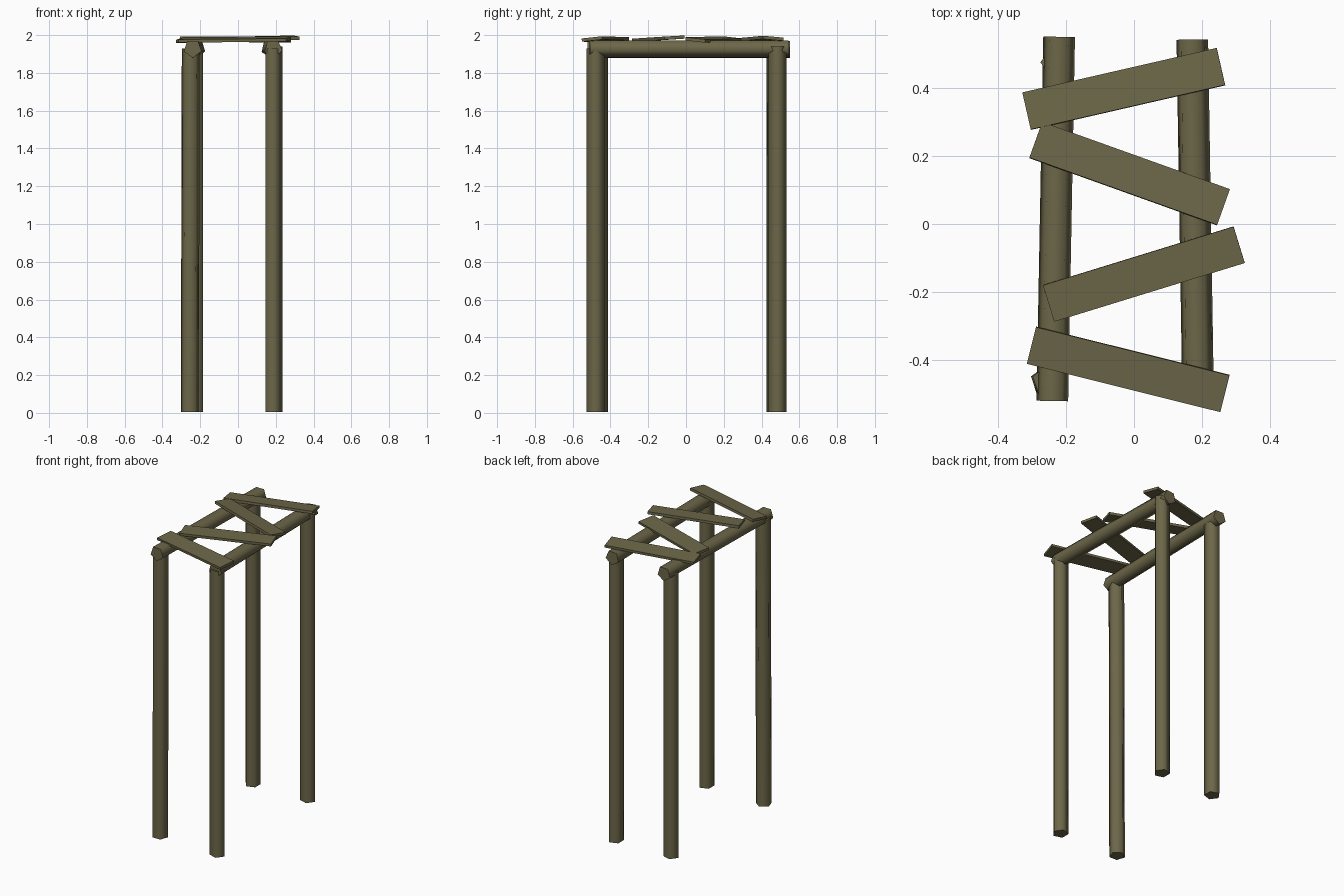
import bpy, math
from mathutils import Vector, Matrix

if "Cube" in bpy.data.objects:
    bpy.data.objects.remove(bpy.data.objects["Cube"])

wood = bpy.data.materials.new("olive wood")
wood.diffuse_color = (0.15, 0.135, 0.066, 1)
wood.use_nodes = True
wood.node_tree.nodes["Principled BSDF"].inputs["Base Color"].default_value = wood.diffuse_color


def finish(name, smooth):
    o = bpy.context.object
    o.name = name
    o.data.materials.append(wood)
    if smooth:
        bpy.ops.object.shade_smooth_by_angle(angle=math.radians(80))
    return o


def log(name, a, b, r, spin):
    """Five-sided log running from a to b."""
    a, b = Vector(a), Vector(b)
    d = b - a
    bpy.ops.mesh.primitive_cylinder_add(vertices=5, radius=r, depth=d.length)
    o = finish(name, True)
    o.matrix_world = (Matrix.Translation((a + b) / 2)
                      @ d.to_track_quat('Z', 'Y').to_matrix().to_4x4()
                      @ Matrix.Rotation(math.radians(spin), 4, 'Z'))


def plank(name, loc, yaw, pitch, roll):
    """Flat deck board laid across the rails."""
    bpy.ops.mesh.primitive_cube_add(size=1)
    o = finish(name, False)
    rot = (Matrix.Rotation(math.radians(yaw), 4, 'Z')
           @ Matrix.Rotation(math.radians(-pitch), 4, 'Y')
           @ Matrix.Rotation(math.radians(roll), 4, 'X'))
    o.matrix_world = Matrix.Translation(loc) @ rot @ Matrix.Diagonal((0.586, 0.112, 0.017, 1))


# upright posts
log("front_left_post", (-0.255, -0.463, 0.004), (-0.25, -0.463, 1.93), 0.05, -90)
log("front_right_post", (0.185, -0.478, 0.004), (0.185, -0.478, 1.93), 0.05, 90)
log("back_left_post", (-0.225, 0.475, 0.004), (-0.225, 0.475, 1.93), 0.05, -90)
log("back_right_post", (0.185, 0.484, 0.004), (0.185, 0.484, 1.94), 0.05, 90)

# long rails on top of the posts
log("left_rail", (-0.24, -0.52, 1.929), (-0.22, 0.55, 1.929), 0.049, 180)
log("right_rail", (0.187, -0.51, 1.929), (0.17, 0.542, 1.929), 0.049, 175)

# crooked deck boards
plank("deck_board_1", (-0.03, 0.397, 1.977), 12.9, 1.2, -5)
plank("deck_board_2", (-0.013, 0.148, 1.977), -19.7, -0.5, -6)
plank("deck_board_3", (0.029, -0.147, 1.981), 17.1, 1.1, 3)
plank("deck_board_4", (-0.017, -0.427, 1.977), -14, 0.5, 6)
